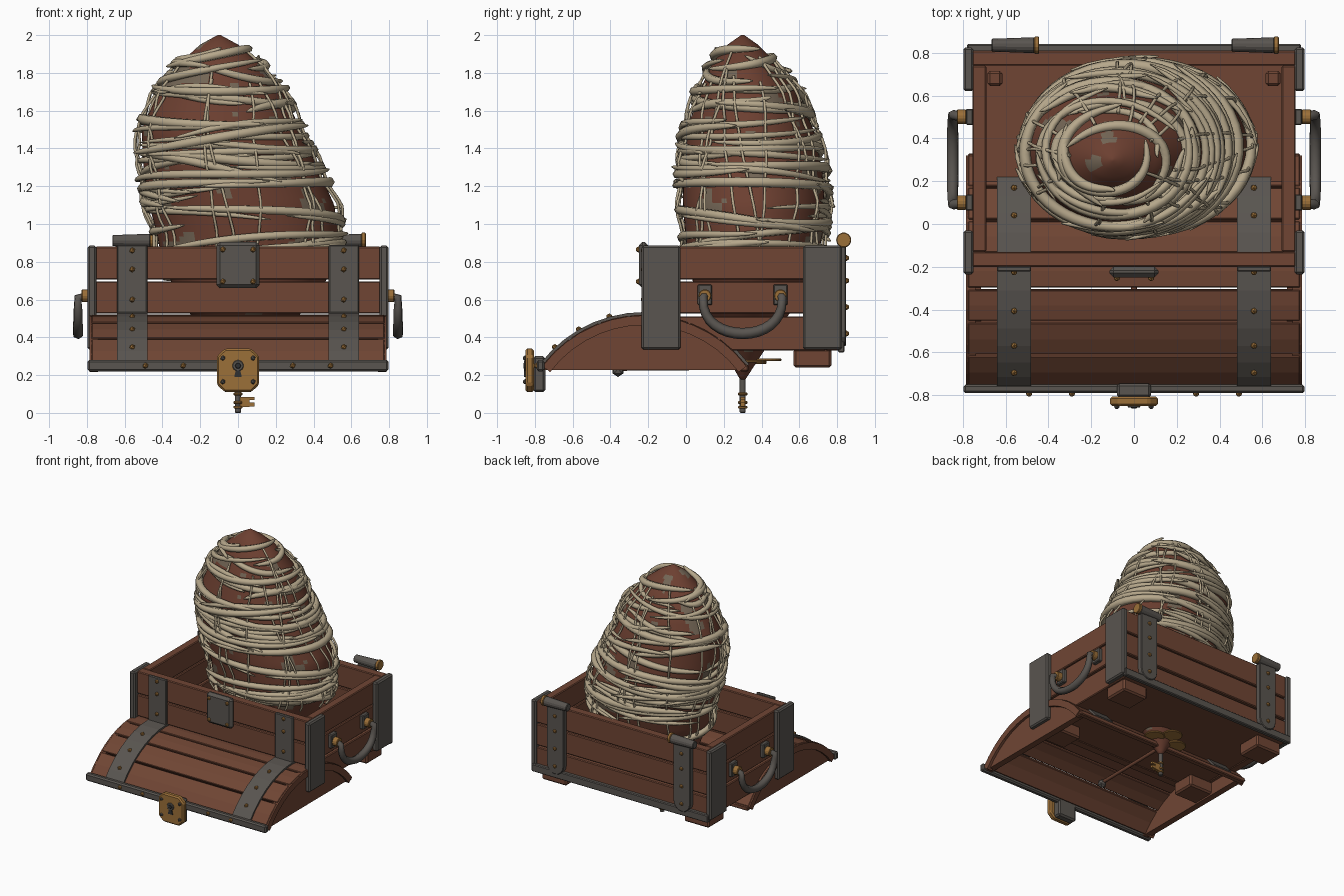
import bpy, bmesh, math, random
from mathutils import Vector, Matrix, noise

if "Cube" in bpy.data.objects:
    bpy.data.objects.remove(bpy.data.objects["Cube"])
random.seed(7)


def material(name, r, g, b):
    m = bpy.data.materials.new(name)
    m.use_nodes = True
    m.diffuse_color = (r, g, b, 1)
    m.node_tree.nodes["Principled BSDF"].inputs["Base Color"].default_value = (r, g, b, 1)
    return m


WOOD = material("warm wood", 0.16, 0.06, 0.034)
IRON = material("dull iron", 0.10, 0.09, 0.08)
BRASS = material("old brass", 0.33, 0.16, 0.04)
SHELL = material("brown shell", 0.15, 0.05, 0.03)
STRAW = material("pale straw", 0.47, 0.39, 0.26)
MOSS = material("faded straw", 0.17, 0.13, 0.09)
DARK = material("keyhole black", 0.03, 0.03, 0.03)


def finish(name, bm, mats, bevel=0, smooth=False):
    bmesh.ops.recalc_face_normals(bm, faces=bm.faces)
    me = bpy.data.meshes.new(name)
    bm.to_mesh(me)
    bm.free()
    ob = bpy.data.objects.new(name, me)
    bpy.context.collection.objects.link(ob)
    for m in mats:
        me.materials.append(m)
    if smooth:
        for p in me.polygons:
            p.use_smooth = True
    if bevel:
        mod = ob.modifiers.new("bevel", 'BEVEL')
        mod.width = bevel
        mod.segments = 1
    return ob


def box(name, mat, x, y, z, bevel=0.006):
    bm = bmesh.new()
    lo, hi = map(Vector, zip(x, y, z))
    scale = Matrix.Diagonal((*(hi - lo), 1))
    bmesh.ops.create_cube(bm, size=1, matrix=Matrix.Translation((lo + hi) / 2) @ scale)
    return finish(name, bm, [mat], bevel)


def prism(name, mat, pts, axis, a, b, bevel=0):
    # extrude a flat outline along x (points are y,z) or along y (points are x,z)
    bm = bmesh.new()
    place = (lambda u, v, t: (t, u, v)) if axis == 'x' else (lambda u, v, t: (u, t, v))
    ends = [[bm.verts.new(place(u, v, t)) for u, v in pts] for t in (a, b)]
    for ring in ends:
        bm.faces.new(ring)
    for i in range(len(pts)):
        j = (i + 1) % len(pts)
        bm.faces.new((ends[0][i], ends[0][j], ends[1][j], ends[1][i]))
    return finish(name, bm, [mat], bevel)


def cylinder(name, mat, p, axis, r, length, r2=None, sides=14):
    bm = bmesh.new()
    rot = Vector((0, 0, 1)).rotation_difference(Vector(axis)).to_matrix().to_4x4()
    bmesh.ops.create_cone(bm, cap_ends=True, segments=sides, radius1=r, radius2=r2 or r,
                          depth=length, matrix=Matrix.Translation(p) @ rot)
    return finish(name, bm, [mat], 0.004)


def studs(name, mat, points, r=0.016):
    bm = bmesh.new()
    for p in points:
        bmesh.ops.create_icosphere(bm, subdivisions=1, radius=r, matrix=Matrix.Translation(p))
    return finish(name, bm, [mat])


def tube(name, mat, splines, depth=1.0):
    cu = bpy.data.curves.new(name, 'CURVE')
    cu.dimensions = '3D'
    cu.bevel_depth = depth
    cu.bevel_resolution = 1
    cu.use_fill_caps = True
    for pts in splines:
        sp = cu.splines.new('POLY')
        sp.points.add(len(pts) - 1)
        for q, (co, rad) in zip(sp.points, pts):
            q.co = (*co, 1)
            q.radius = rad
        sp.use_smooth = True
    cu.materials.append(mat)
    ob = bpy.data.objects.new(name, cu)
    bpy.context.collection.objects.link(ob)
    bpy.ops.object.select_all(action='DESELECT')
    ob.select_set(True)
    bpy.context.view_layer.objects.active = ob
    bpy.ops.object.convert(target='MESH')


# chest walls, floor and feet
for i, z in enumerate([(0.33, 0.51), (0.525, 0.695), (0.705, 0.88)]):
    box(f"front_plank_{i}", WOOD, (-0.755, 0.755), (-0.2, -0.13), z)
    box(f"back_plank_{i}", WOOD, (-0.755, 0.755), (0.74, 0.81), z)
    for s, side in ((-1, "right"), (1, "left")):
        box(f"{side}_plank_{i}", WOOD, sorted((s * 0.69, s * 0.755)), (-0.13, 0.74), z)
box("chest_floor", WOOD, (-0.72, 0.72), (-0.17, 0.78), (0.335, 0.375))
box("back_bottom_band", IRON, (-0.78, 0.78), (0.805, 0.84), (0.32, 0.38))

for s, side in ((-1, "right"), (1, "left")):
    span = lambda a, b: sorted((s * a, s * b))
    for y, end in (((-0.235, -0.03), "front"), ((0.62, 0.825), "back")):
        box(f"{side}_{end}_corner_iron", IRON, span(0.75, 0.797), y, (0.335, 0.885), 0.01)
    for y, end in (((-0.17, 0.02), "front"), ((0.57, 0.77), "back")):
        box(f"{side}_{end}_foot", WOOD, span(0.52, 0.74), y, (0.24, 0.34), 0.012)
    for y in (-0.07, 0.68):
        box(f"{side}_floor_block", WOOD, span(0.615, 0.685), (y - 0.035, y + 0.035), (0.37, 0.42), 0.012)
    # front strap
    box(f"{side}_front_strap", IRON, span(0.48, 0.64), (-0.222, -0.198), (0.36, 0.89))
    studs(f"{side}_front_studs", BRASS, [(s * 0.56, -0.225, z) for z in (0.5, 0.6, 0.76, 0.86)])
    # back strap with rounded end, and hinge
    c = s * 0.56 + 0.005
    arc = [(c + 0.075 * math.cos(t), 0.43 + 0.075 * math.sin(t))
           for t in (math.pi * (1 + k / 8) for k in range(9))]
    prism(f"{side}_back_strap", IRON, arc + [(c + 0.075, 0.89), (c - 0.075, 0.89)], 'y', 0.805, 0.848, 0.005)
    studs(f"{side}_back_studs", BRASS, [(c, 0.85, z) for z in (0.42, 0.56, 0.7, 0.82)])
    cylinder(f"{side}_hinge", IRON, (c - 0.01, 0.835, 0.912), (1, 0, 0), 0.03, 0.2, 0.037)
    cylinder(f"{side}_hinge_cap", BRASS, (c + 0.1, 0.835, 0.915), (1, 0, 0), 0.04, 0.024)
    # carry handle
    for y in (0.1, 0.5):
        box(f"{side}_handle_plate", IRON, span(0.75, 0.785), (y - 0.038, y + 0.038), (0.57, 0.68))
        cylinder(f"{side}_handle_collar", BRASS, (s * 0.805, y, 0.62), (s, 0, 0), 0.034, 0.045)
    bow = [(Vector((s * 0.8, 0.1, 0.62)), 0.022)]
    for k in range(17):
        t = math.pi * k / 16
        bow.append((Vector((s * 0.847, 0.3 - 0.21 * math.cos(t), 0.61 - 0.19 * math.sin(t) ** 0.8)),
                    0.023 + 0.007 * math.sin(t)))
    bow.append((Vector((s * 0.8, 0.5, 0.62)), 0.022))
    tube(f"{side}_handle", IRON, [bow])

# front catch plate
box("catch_plate", IRON, (-0.115, 0.115), (-0.25, -0.198), (0.66, 0.905), 0.02)
studs("catch_studs", BRASS, [(x, -0.252, z) for x in (-0.08, 0.08) for z in (0.695, 0.865)])

# barrel lid lying in front and running under the chest
R, CY, CZ = 0.68, -0.22, -0.16


def on_lid(deg, r):
    a = math.radians(deg)
    return (CY + r * math.sin(a), CZ + r * math.cos(a))


def lid_band(a, b, r0, r1, steps):
    angles = [a + (b - a) * k / steps for k in range(steps + 1)]
    return [on_lid(t, r1) for t in angles] + [on_lid(t, r0) for t in reversed(angles)]


edges = (-53, -35.5, -20.5, -7, 7, 20.5, 35.5, 53)
for i, (a, b) in enumerate(zip(edges, edges[1:])):
    prism(f"lid_plank_{i}", WOOD, lid_band(a + 0.5, b - 0.5, R - 0.04, R, 2), 'x', -0.775, 0.775, 0.004)
for s, side in ((-1, "right"), (1, "left")):
    prism(f"{side}_lid_end", WOOD, [on_lid(t, R - 0.02) for t in range(-54, 55, 6)], 'x', s * 0.715, s * 0.765)
    prism(f"{side}_lid_rim", WOOD, lid_band(-53, 53, R - 0.055, R - 0.004, 14), 'x', s * 0.74, s * 0.785)
    prism(f"{side}_lid_strap", IRON, lid_band(-53, 53, R - 0.01, R + 0.014, 14), 'x', s * 0.48, s * 0.64)
    studs(f"{side}_lid_studs", BRASS,
          [(s * 0.56, *on_lid(t, R + 0.016)) for t in (-43, -30, -15.5, 22, 34)])
box("lid_front_band", IRON, (-0.797, 0.797), (-0.79, -0.75), (0.22, 0.28), 0.01)
box("lid_back_rail", WOOD, (-0.775, 0.775), (0.285, 0.33), (0.22, 0.255))
studs("band_studs", BRASS, [(x, -0.792, 0.25) for x in (-0.49, -0.29, 0.29, 0.49)])

# lock
box("lock_hasp", IRON, (-0.08, 0.08), (-0.81, -0.745), (0.11, 0.3), 0.012)
lock = [(-0.07, 0.11), (0.07, 0.11), (0.112, 0.15), (0.112, 0.3),
        (0.07, 0.34), (-0.07, 0.34), (-0.112, 0.3), (-0.112, 0.15)]
prism("lock_plate", BRASS, lock, 'y', -0.85, -0.805, 0.01)
studs("lock_studs", IRON, [(x, -0.852, z) for x in (-0.08, 0.08) for z in (0.165, 0.29)], 0.014)
cylinder("keyhole_ring", IRON, (0, -0.853, 0.25), (0, -1, 0), 0.03, 0.01)
cylinder("keyhole_top", DARK, (0, -0.856, 0.25), (0, -1, 0), 0.017, 0.009)
prism("keyhole_slot", DARK, [(-0.02, 0.19), (0.02, 0.19), (0.008, 0.245), (-0.008, 0.245)], 'y', -0.857, -0.849)

# key hanging under the chest, and a thin brace
cylinder("key_shaft", IRON, (0, 0.3, 0.14), (0, 0, 1), 0.016, 0.28)
for z in (0.03, 0.055, 0.1):
    cylinder("key_ring", BRASS, (0, 0.3, z), (0, 0, 1), 0.025, 0.015)
box("key_bit", BRASS, (0.01, 0.06), (0.288, 0.312), (0.03, 0.085), 0)
box("key_tooth", BRASS, (0.06, 0.088), (0.288, 0.312), (0.035, 0.055), 0)
box("key_tooth_upper", BRASS, (0.06, 0.088), (0.288, 0.312), (0.068, 0.085), 0)
for k, (x, y) in enumerate([(-0.1, 0.35), (0.1, 0.35), (0, 0.43)]):
    cylinder("key_bow", BRASS, (x, y, 0.265 + 0.008 * k), (0, 0, 1), 0.075, 0.014, sides=20)
tube("under_brace", WOOD, [[((0, 0.28, 0.24), 0.014), ((0, -0.34, 0.235), 0.014)]])
studs("brace_tip", IRON, [(0, -0.36, 0.225)], 0.035)

# lumpy egg: height, centre x, centre y, half width, half depth
ROWS = [(0.17, 0, 0.3, 0.01, 0.01), (0.4, 0.02, 0.31, 0.18, 0.15), (0.6, 0.05, 0.33, 0.36, 0.27),
        (0.8, 0.06, 0.35, 0.46, 0.34), (0.95, 0.05, 0.36, 0.48, 0.365), (1.1, 0.02, 0.36, 0.49, 0.375),
        (1.3, -0.04, 0.35, 0.46, 0.37), (1.5, -0.09, 0.34, 0.42, 0.335), (1.7, -0.09, 0.33, 0.33, 0.26),
        (1.85, -0.09, 0.31, 0.22, 0.17), (1.95, -0.1, 0.3, 0.1, 0.08), (2.0, -0.1, 0.3, 0.008, 0.008)]


def egg(z, a, off=0.0):
    z = min(max(z, ROWS[0][0]), ROWS[-1][0])
    i = max(k for k in range(len(ROWS) - 1) if ROWS[k][0] <= z)
    f = (z - ROWS[i][0]) / (ROWS[i + 1][0] - ROWS[i][0])
    _, cx, cy, rx, ry = [p + (q - p) * f for p, q in zip(ROWS[i], ROWS[i + 1])]
    return Vector((cx + (rx + off) * math.cos(a), cy + (ry + off) * math.sin(a), z))


bm = bmesh.new()
N, RINGS = 80, 72
rings = []
for k in range(RINGS + 1):
    z = 0.17 + 1.83 * k / RINGS
    rings.append([bm.verts.new(egg(z, math.tau * j / N)) for j in range(N)])
for lo, hi in zip(rings, rings[1:]):
    for j in range(N):
        bm.faces.new((lo[j], lo[(j + 1) % N], hi[(j + 1) % N], hi[j]))
bm.faces.new(rings[0])
bm.faces.new(rings[-1])
for f in bm.faces:
    f.material_index = int(noise.noise(f.calc_center_median() * 7) > 0.36)
finish("egg", bm, [SHELL, MOSS], smooth=True)

# thick straw wisps wound around the egg
wisps = []
COUNT = 66
for k in range(COUNT):
    z0 = 0.76 + 1.15 * k / COUNT + random.uniform(-0.02, 0.02)
    start, sweep = random.uniform(0, math.tau), random.uniform(1.4, 4.2)
    tilt, phase, thick = random.uniform(-0.07, 0.07), random.uniform(0, 6), random.uniform(0.018, 0.029)
    lift = random.uniform(0.006, 0.03)
    pts = []
    for i in range(27):
        t = i / 26
        z = z0 + tilt * (t - 0.5) * 2 + 0.018 * math.sin(phase + 5 * t)
        flare = 0.03 * abs(2 * t - 1) ** 6
        pts.append((egg(z, start + sweep * t, lift + flare), thick * (0.15 + 0.85 * math.sin(math.pi * t) ** 0.5)))
    wisps.append(pts)
tube("straw_wraps", STRAW, wisps)

# thin strands running up and down
strands = []
for k in range(22):
    a, twist = math.tau * k / 22 + random.uniform(-0.15, 0.15), random.uniform(-0.6, 0.6)
    top = random.uniform(1.7, 1.93)
    strands.append([(egg(0.75 + (top - 0.75) * i / 24, a + twist * i / 24, 0.03 + 0.012 * math.sin(i)), 0.008)
                    for i in range(25)])
tube("straw_strands", STRAW, strands)
